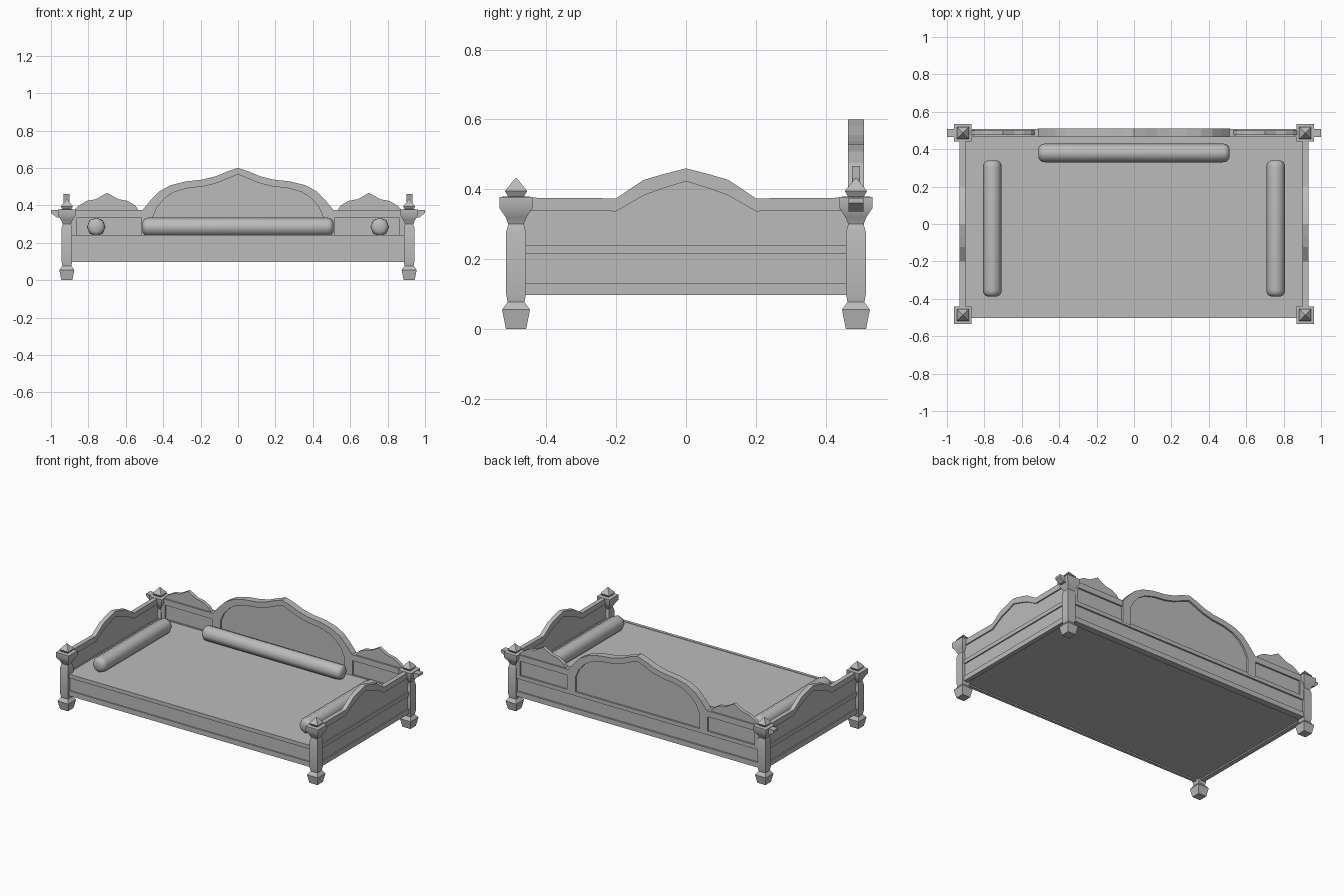
import bpy
import bmesh
import math
from mathutils import Matrix, Vector

if "Cube" in bpy.data.objects:
    bpy.data.objects.remove(bpy.data.objects["Cube"], do_unlink=True)

grey = bpy.data.materials.new("plain_grey")
grey.use_nodes = True
grey.diffuse_color = (0.5, 0.5, 0.5, 1)
grey.node_tree.nodes["Principled BSDF"].inputs["Base Color"].default_value = (0.5, 0.5, 0.5, 1)

POST_X, POST_Y = 0.915, 0.487


def finish(bm, name, smooth=None):
    bmesh.ops.recalc_face_normals(bm, faces=bm.faces)
    mesh = bpy.data.meshes.new(name)
    bm.to_mesh(mesh)
    bm.free()
    mesh.materials.append(grey)
    obj = bpy.data.objects.new(name, mesh)
    bpy.context.collection.objects.link(obj)
    if smooth:
        bpy.ops.object.select_all(action="DESELECT")
        bpy.context.view_layer.objects.active = obj
        obj.select_set(True)
        bpy.ops.object.shade_smooth_by_angle(angle=math.radians(smooth))
    return obj


def box(name, x, y, z):
    """Box from three (low, high) ranges."""
    bm = bmesh.new()
    bmesh.ops.create_cube(bm, size=1)
    for v in bm.verts:
        v.co = [r[0] if c < 0 else r[1] for c, r in zip(v.co, (x, y, z))]
    return finish(bm, name)


def prism(name, outline, axis, centre, thickness):
    """Outline of (along, height) points, given thickness along x or y."""
    bm = bmesh.new()
    t = Vector((1, 0, 0)) if axis == "x" else Vector((0, 1, 0))
    u = Vector((0, 1, 0)) if axis == "x" else Vector((1, 0, 0))
    start = t * (centre - thickness / 2)
    face = bm.faces.new([bm.verts.new(start + u * a + Vector((0, 0, h))) for a, h in outline])
    grown = bmesh.ops.extrude_face_region(bm, geom=[face])["geom"]
    bmesh.ops.translate(bm, vec=t * thickness,
                        verts=[g for g in grown if isinstance(g, bmesh.types.BMVert)])
    return finish(bm, name)


def lathe(name, profile, sides, phase, matrix, smooth):
    """Turned part from (radius, height) rings around local z."""
    bm = bmesh.new()
    rings = []
    for r, h in profile:
        angles = [phase + math.tau * i / sides for i in range(sides)]
        rings.append([bm.verts.new((r * math.cos(a), r * math.sin(a), h)) for a in angles])
    for low, high in zip(rings, rings[1:]):
        for i in range(sides):
            j = (i + 1) % sides
            bm.faces.new((low[i], low[j], high[j], high[i]))
    bm.faces.new(rings[0][::-1])
    bm.faces.new(rings[-1])
    bm.transform(matrix)
    return finish(bm, name, smooth)


def mirrored(half):
    """Complete a left half ending at the centre line."""
    return half + [(-a, h) for a, h in half[-2::-1]]


# Corner posts with flared feet, square caps and pointed finials
post = [(0.029, 0), (0.04, 0.055), (0.024, 0.077), (0.0285, 0.1), (0.0285, 0.277),
        (0.022, 0.3), (0.03, 0.32), (0.047, 0.346), (0.047, 0.378), (0.023, 0.38),
        (0.032, 0.395), (0.001, 0.433)]
post = [(r * math.sqrt(2), h) for r, h in post]
for sx, side in ((1, "left"), (-1, "right")):
    for sy, end in ((1, "back"), (-1, "front")):
        lathe(f"post_{end}_{side}", post, 4, math.pi / 4,
              Matrix.Translation((sx * POST_X, sy * POST_Y, 0)), 35)

# Sleeping platform
box("mattress", (-0.91, 0.91), (-0.485, 0.48), (0.106, 0.238))

# Horizontal mouldings and recessed panels around the base
BANDS = {"lower": (0.097, 0.13), "upper": (0.215, 0.241)}
for band, z in BANDS.items():
    box(f"front_{band}_rail", (-0.89, 0.89), (-0.502, -0.482), z)
    box(f"back_{band}_rail", (-0.89, 0.89), (0.465, 0.509), z)
    for s, side in ((1, "left"), (-1, "right")):
        box(f"{side}_{band}_rail", sorted((s * 0.902, s * 0.932)), (-0.465, 0.465), z)
box("front_panel", (-0.89, 0.89), (-0.494, -0.482), (0.11, 0.23))

# Side arms: thin panel with a thicker peaked border
arm_top = mirrored([(-0.465, 0.376), (-0.2, 0.374), (-0.123, 0.426), (-0.07, 0.442), (0, 0.46)])
arm_inner = mirrored([(-0.465, 0.338), (-0.2, 0.337), (-0.12, 0.383), (-0.07, 0.401), (0, 0.423)])
for s, side in ((1, "left"), (-1, "right")):
    panel = [(-0.465, 0.11)] + arm_inner + [(0.465, 0.11)]
    prism(f"{side}_arm_panel", panel, "x", s * 0.917, 0.014)
    prism(f"{side}_arm_border", arm_top + arm_inner[::-1], "x", s * 0.917, 0.03)

# Back: arched centre panel with its border
arch_top = mirrored([(-0.515, 0.23), (-0.515, 0.37), (-0.465, 0.43), (-0.42, 0.475), (-0.36, 0.508),
                     (-0.28, 0.528), (-0.19, 0.538), (-0.12, 0.555), (-0.06, 0.58), (0, 0.6)])
arch_inner = mirrored([(-0.455, 0.23), (-0.455, 0.34), (-0.43, 0.395), (-0.39, 0.44), (-0.34, 0.472),
                       (-0.27, 0.492), (-0.18, 0.502), (-0.11, 0.52), (-0.05, 0.546), (0, 0.565)])
prism("back_arch_panel", arch_inner, "y", POST_Y, 0.022)
prism("back_arch_border", arch_top + arch_inner[::-1], "y", POST_Y, 0.046)
box("back_base_panel", (-0.89, 0.89), (0.476, 0.498), (0.11, 0.345))

# Back wings: cap rail through the post, end stile and a peaked crest
crest = [(0.525, 0.365), (0.55, 0.4), (0.59, 0.424), (0.64, 0.433), (0.7, 0.467),
         (0.76, 0.433), (0.81, 0.424), (0.85, 0.4), (0.885, 0.365)]
rail = [(0.51, 0.336), (0.97, 0.336), (1.0, 0.36), (1.0, 0.375), (0.51, 0.375)]
for s, side in ((1, "left"), (-1, "right")):
    prism(f"{side}_back_crest", [(s * a, h) for a, h in crest], "y", POST_Y, 0.024)
    prism(f"{side}_back_rail", [(s * a, h) for a, h in rail], "y", POST_Y, 0.044)
    box(f"{side}_back_stile", sorted((s * 0.86, s * 0.89)), (0.465, 0.509), (0.23, 0.34))


# Bolster cushions with rounded ends
def bolster(name, length, matrix):
    half, r = length / 2, 0.05
    end = [(r * 0.55, half), (r * 0.82, half - 0.008), (r * 0.96, half - 0.02), (r, half - 0.036)]
    lathe(name, [(a, -h) for a, h in end] + end[::-1], 8, 0, matrix, 50)


bolster("back_bolster", 1.02,
        Matrix.Translation((0, 0.38, 0.285)) @ Matrix.Rotation(math.pi / 2, 4, "Y"))
for s, side in ((1, "left"), (-1, "right")):
    bolster(f"{side}_bolster", 0.726,
            Matrix.Translation((s * 0.758, -0.024, 0.285)) @ Matrix.Rotation(math.pi / 2, 4, "X"))
